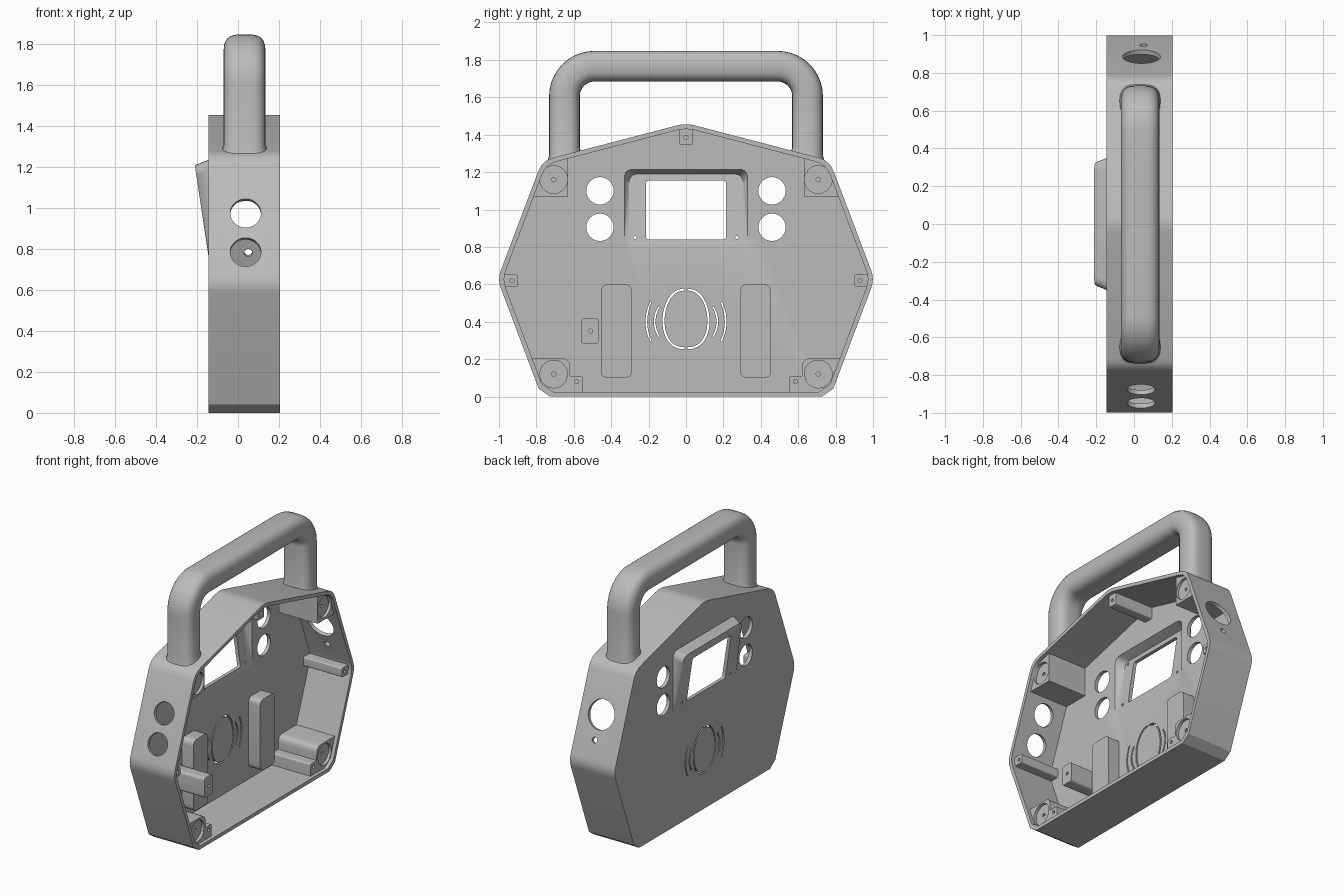
import bpy, bmesh, math
from mathutils import Vector

if "Cube" in bpy.data.objects:
    bpy.data.objects.remove(bpy.data.objects["Cube"])

grey = bpy.data.materials.new("matte grey")
grey.diffuse_color = (0.5, 0.5, 0.5, 1)
grey.use_nodes = True
grey.node_tree.nodes["Principled BSDF"].inputs["Base Color"].default_value = grey.diffuse_color
X0, X1, WALL = -0.145, 0.205, 0.025


def finish(name, bm):
    bmesh.ops.recalc_face_normals(bm, faces=bm.faces)
    me = bpy.data.meshes.new(name)
    bm.to_mesh(me)
    bm.free()
    me.materials.append(grey)
    ob = bpy.data.objects.new(name, me)
    bpy.context.collection.objects.link(ob)
    return ob


def loft(name, rings):
    """Skin a list of equal point rings and cap both ends."""
    bm = bmesh.new()
    rows = [[bm.verts.new(p) for p in r] for r in rings]
    n = len(rows[0])
    for a, b in zip(rows, rows[1:]):
        for i in range(n):
            bm.faces.new((a[i], a[(i + 1) % n], b[(i + 1) % n], b[i]))
    bm.faces.new(rows[0])
    bm.faces.new(rows[-1])
    return finish(name, bm)


def prism(name, pts, x0, x1):
    return loft(name, [[(x, y, z) for y, z in pts] for x in (x0, x1)])


def boolean(ob, tool, op='DIFFERENCE'):
    m = ob.modifiers.new("bool", 'BOOLEAN')
    m.operation, m.solver, m.object = op, 'EXACT', tool
    bpy.context.view_layer.objects.active = ob
    bpy.ops.object.modifier_apply(modifier=m.name)
    bpy.data.objects.remove(tool)


def rounded(pts, cuts, n=4):
    out = []
    for i, p in enumerate(pts):
        p, a, b = Vector(p), Vector(pts[i - 1]), Vector(pts[(i + 1) % len(pts)])
        d = cuts[i] if isinstance(cuts, list) else cuts
        s, e = p + (a - p).normalized() * d, p + (b - p).normalized() * d
        k = 1 if d == 0.045 else n
        for j in range(k + 1):
            t = j / k
            out.append(tuple(s * (1 - t) ** 2 + p * 2 * t * (1 - t) + e * t * t))
    return out


def rect(y0, y1, z0, z1, r=0.0):
    pts = [(y0, z0), (y1, z0), (y1, z1), (y0, z1)]
    return rounded(pts, r, 5) if r else pts


def circle(y, z, r, n=40):
    return [(y + r * math.cos(2 * math.pi * i / n), z + r * math.sin(2 * math.pi * i / n)) for i in range(n)]


# Seven-sided case outline, counter-clockwise, with a uniform inset
CORNERS = [(-0.772, 0), (0.772, 0), (1.008, 0.627), (0.768, 1.262), (0, 1.462), (-0.768, 1.262), (-1.008, 0.627)]


def outline(inset):
    pts, res = [Vector(p) for p in CORNERS], []
    for i, p in enumerate(pts):
        d1, d2 = (p - pts[i - 1]).normalized(), (pts[(i + 1) % 7] - p).normalized()
        n1, n2 = Vector((-d1.y, d1.x)), Vector((-d2.y, d2.x))
        res.append(p + (n1 + n2) * (inset / (1 + n1.dot(n2))))
    return rounded(res, [0.045, 0.045, 0.05, 0.06, 0.05, 0.06, 0.05])


# Screen hood: sloping raised surround
def hood(name, grow, shift, base_x):
    bm = bmesh.new()
    for y, z in rect(-0.35 - grow, 0.35 + grow, 0.77 - grow, 1.235 + grow, 0.05):
        bm.verts.new((base_x, y, z))
        bm.verts.new((X0 + shift, y, z))
    for y, z in rect(-0.325 - grow, 0.325 + grow, 0.80 - grow, 1.21 + grow, 0.05):
        bm.verts.new((X0 + shift - 0.066 * (z - 0.77) / 0.44, y, z))
    bmesh.ops.convex_hull(bm, input=bm.verts)
    bmesh.ops.dissolve_limit(bm, angle_limit=0.01, verts=bm.verts, edges=bm.edges)
    return finish(name, bm)


# Case shell, open at the +x side
case = prism("case_shell", outline(0), X0, X1)
boolean(case, hood("hood", 0, 0, X0 + 0.015), 'UNION')
boolean(case, prism("cavity", outline(WALL), X0 + WALL, X1 + 0.1))
boolean(case, hood("hood_cavity", -0.02, WALL, X0 + WALL + 0.01))

# Screen window, its screw holes and four button holes
boolean(case, prism("cutter", rect(-0.215, 0.215, 0.84, 1.155, 0.02), -0.3, 0))
for s in (-1, 1):
    for z in (0.85, 1.165):
        boolean(case, prism("cutter", circle(s * 0.272, z, 0.009, 12), -0.185, 0))
    for z in (0.905, 1.1):
        boolean(case, prism("cutter", circle(s * 0.46, z, 0.073), -0.3, 0))


# Speaker slits
def slit(path, w=0.011):
    left, right = [], []
    for i, p in enumerate(path):
        t = Vector(path[min(i + 1, len(path) - 1)]) - Vector(path[max(i - 1, 0)])
        nrm = Vector((-t.y, t.x)).normalized() * w / 2
        left.append(tuple(Vector(p) + nrm))
        right.append(tuple(Vector(p) - nrm))
    boolean(case, prism("cutter", left + right[::-1], -0.3, 0))


for s in (-1, 1):
    egg = []
    for i in range(25):
        a = math.radians(-88 + 176 * i / 24)
        c, q = math.cos(a), math.sin(a)
        egg.append((s * 0.12 * c ** 0.8 * (1 - 0.06 * q), 0.415 + 0.157 * q))
    slit(egg)
    for y, h in ((0.168, 0.08), (0.212, 0.105)):
        slit([(s * (y - 0.024 * (k / 5) ** 2), 0.4 + h * k / 5) for k in range(-5, 6)], 0.009)


# Socket holes through the slanted upper sides
def side_hole(y, z, r, x):
    s = math.copysign(1, y)
    axis, up = Vector((0, s * 0.934, 0.357)), Vector((0, -s * 0.357, 0.934))
    mid = Vector((x, y, z))
    rings = []
    for d in (-0.075, 0.075):
        rings.append([mid + axis * d + Vector((1, 0, 0)) * (r * math.cos(k * math.pi / 20))
                      + up * (r * math.sin(k * math.pi / 20)) for k in range(40)])
    boolean(case, loft("cutter", rings))


side_hole(-0.875, 0.975, 0.075, 0.037)
side_hole(-0.948, 0.785, 0.075, 0.037)
side_hole(0.885, 0.95, 0.1, 0.04)
side_hole(0.945, 0.79, 0.02, 0.05)


# Inner bosses and screw posts, trimmed to the case outline
def post(name, pts, hole, r, depth, x1=0.18, extra=None):
    ob = prism(name, pts, X0 + 0.012, x1)
    boolean(ob, prism("trim", outline(0.012), -0.3, 0.3), 'INTERSECT')
    if hole:
        boolean(ob, prism("cutter", circle(*hole, r, 32), x1 - depth, x1 + 0.1))
    if extra:
        boolean(ob, prism("cutter", circle(*hole, extra, 12), x1 - depth - 0.05, x1 + 0.1))
    return ob


for s, side in ((-1, "left"), (1, "right")):
    def flip(pts):
        return [(s * y, z) for y, z in pts]
    post(side + "_top_boss", flip(rect(0.63, 1.1, 1.07, 1.5)), (s * 0.707, 1.16), 0.074, 0.02, extra=0.012)
    post(side + "_bottom_boss", flip(rect(0.62, 1.1, -0.15, 0.205, 0.05)), (s * 0.707, 0.12), 0.074, 0.02, extra=0.012)
    post(side + "_bottom_post", flip(rect(0.55, 0.64, -0.1, 0.11, 0.012)), (s * 0.585, 0.08), 0.011, 0.1)
    post(side + "_side_post", flip(rect(0.90, 1.1, 0.588, 0.652, 0.01)), (s * 0.93, 0.62), 0.011, 0.1)
    post(side + "_battery_pad", flip(rect(0.29, 0.455, 0.10, 0.60, 0.04)), None, 0, 0, x1=-0.03)
post("top_post", rect(-0.035, 0.035, 1.345, 1.6, 0.01), (0, 1.385), 0.011, 0.1)
post("board_post", rect(-0.56, -0.468, 0.28, 0.42, 0.02), (-0.51, 0.35), 0.011, 0.1, x1=0.13)

# Carry handle: rounded section swept over an arch
SEC = rounded([(-0.102, -0.082), (0.102, -0.082), (0.102, 0.082), (-0.102, 0.082)], 0.075, 6)
R, HY, HZ = 0.16, 0.65, 1.766
half = [(HY, 1.3, 0)]
for i in range(11):
    a = math.pi / 2 * i / 10
    half.append((HY - R + R * math.cos(a), HZ - R + R * math.sin(a), a))
path = half + [(-y, z, math.pi - a) for y, z, a in half[::-1]]


def roof(y):
    return 1.462 - 0.2604 * abs(y)


rings = []
for k, (y, z, a) in enumerate(path):
    ring = []
    for u, v in SEC:
        ring.append((0.032 + u, y + v * math.cos(a), z + v * math.sin(a)))
    if k in (0, len(path) - 1):
        # Foot follows the sloping roof and flares slightly
        foot = [(0.032 + (x - 0.032) * 1.09, y + (yy - y) * 1.09, roof(yy) - 0.012) for x, yy, _ in ring]
        neck = [(x, yy, roof(yy) + 0.02) for x, yy, _ in ring]
        rings += [foot, neck] if k == 0 else [neck, foot]
    else:
        rings.append(ring)
loft("carry_handle", rings)

# Smooth shading with crisp edges
bpy.ops.object.select_all(action='DESELECT')
for ob in bpy.context.scene.objects:
    ob.select_set(True)
bpy.context.view_layer.objects.active = case
bpy.ops.object.shade_smooth_by_angle(angle=math.radians(30))
